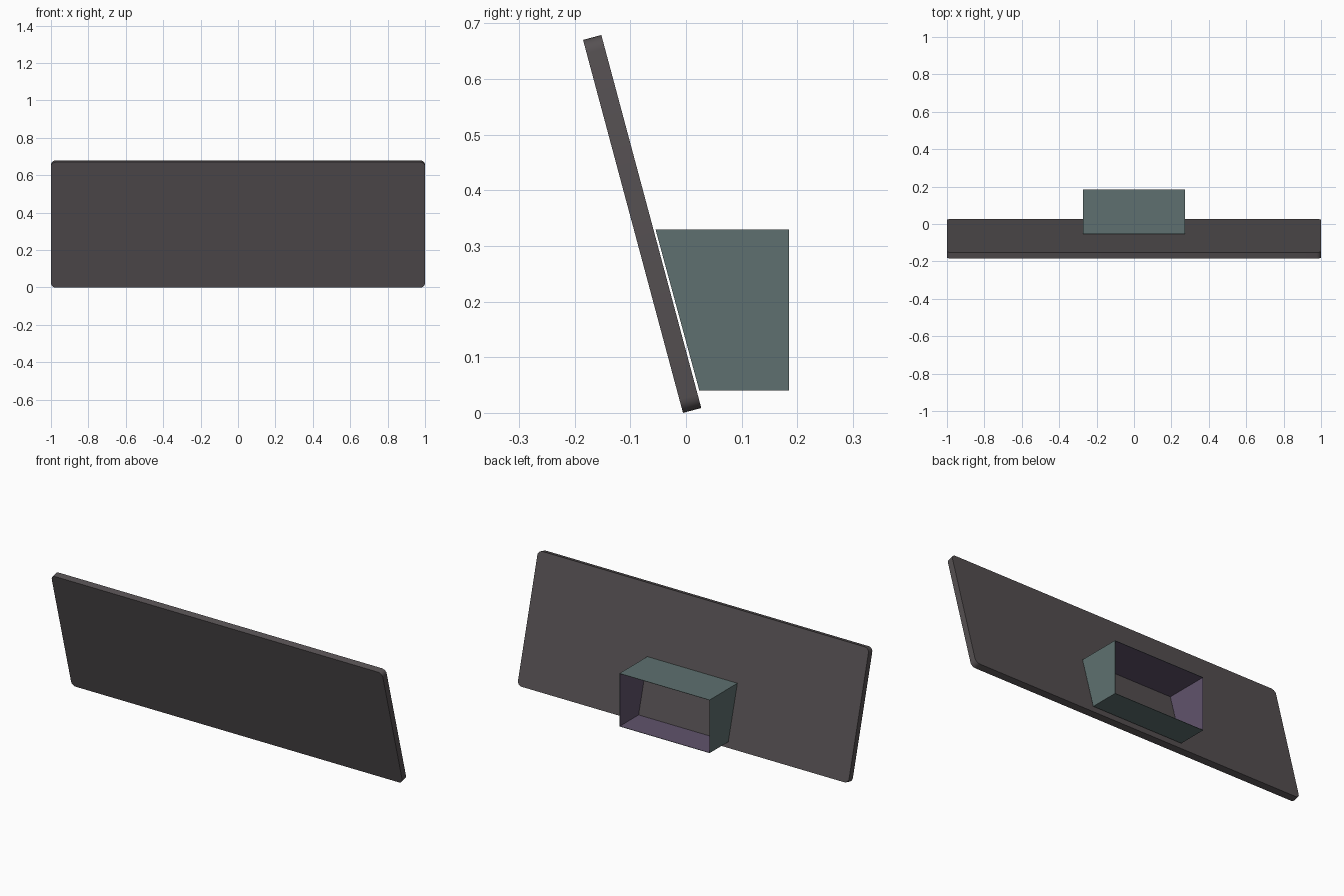
import bpy, bmesh, math
from mathutils import Matrix

if "Cube" in bpy.data.objects:
    bpy.data.objects.remove(bpy.data.objects["Cube"])


def material(name, rgb):
    m = bpy.data.materials.new(name)
    m.diffuse_color = (*rgb, 1)
    m.use_nodes = True
    m.node_tree.nodes["Principled BSDF"].inputs["Base Color"].default_value = m.diffuse_color
    return m


charcoal = material("charcoal", (0.092, 0.081, 0.085))
teal = material("dull teal", (0.112, 0.163, 0.160))
purple = material("dull purple", (0.118, 0.087, 0.150))


def add_object(name, bm, mats):
    bmesh.ops.recalc_face_normals(bm, faces=bm.faces)
    mesh = bpy.data.meshes.new(name)
    bm.to_mesh(mesh)
    bm.free()
    for m in mats:
        mesh.materials.append(m)
    ob = bpy.data.objects.new(name, mesh)
    bpy.context.collection.objects.link(ob)
    return ob


# Leaning panel: slab with rounded corners, tilted 15 degrees to the front
bm = bmesh.new()
bmesh.ops.create_cube(bm, size=1, matrix=Matrix.Diagonal((2.0, 0.034, 0.694, 1)))
corners = [e for e in bm.edges if abs(e.verts[0].co.y - e.verts[1].co.y) > 0.01]
bmesh.ops.bevel(bm, geom=corners, offset=0.025, segments=5, profile=0.5, affect='EDGES')
panel = add_object("panel", bm, [charcoal])
panel.rotation_euler.x = math.radians(15)
panel.location = (0, -0.0788, 0.3396)
bpy.context.view_layer.objects.active = panel
panel.select_set(True)
bpy.ops.object.shade_smooth_by_angle()
panel.select_set(False)

# Rear sleeve: thin open tube whose front edge follows the panel's slope
Y_BACK, SLOPE = 0.185, math.tan(math.radians(15.2))


def ring(bm, inset, back):
    x, lo, hi = 0.272 - inset, 0.04 + inset, 0.33 - inset
    return [bm.verts.new((px, Y_BACK if back else 0.024 - (pz - 0.04) * SLOPE, pz))
            for px, pz in ((-x, lo), (x, lo), (x, hi), (-x, hi))]


bm = bmesh.new()
outer_f, outer_b = ring(bm, 0, False), ring(bm, 0, True)
inner_f, inner_b = ring(bm, 0.002, False), ring(bm, 0.002, True)
# outer walls and rims are teal, inner walls purple
for a, b, index in ((outer_f, outer_b, 0), (inner_f, inner_b, 1),
                    (outer_f, inner_f, 0), (outer_b, inner_b, 0)):
    for i in range(4):
        j = (i + 1) % 4
        bm.faces.new((a[i], a[j], b[j], b[i])).material_index = index
add_object("rear_sleeve", bm, [teal, purple])
